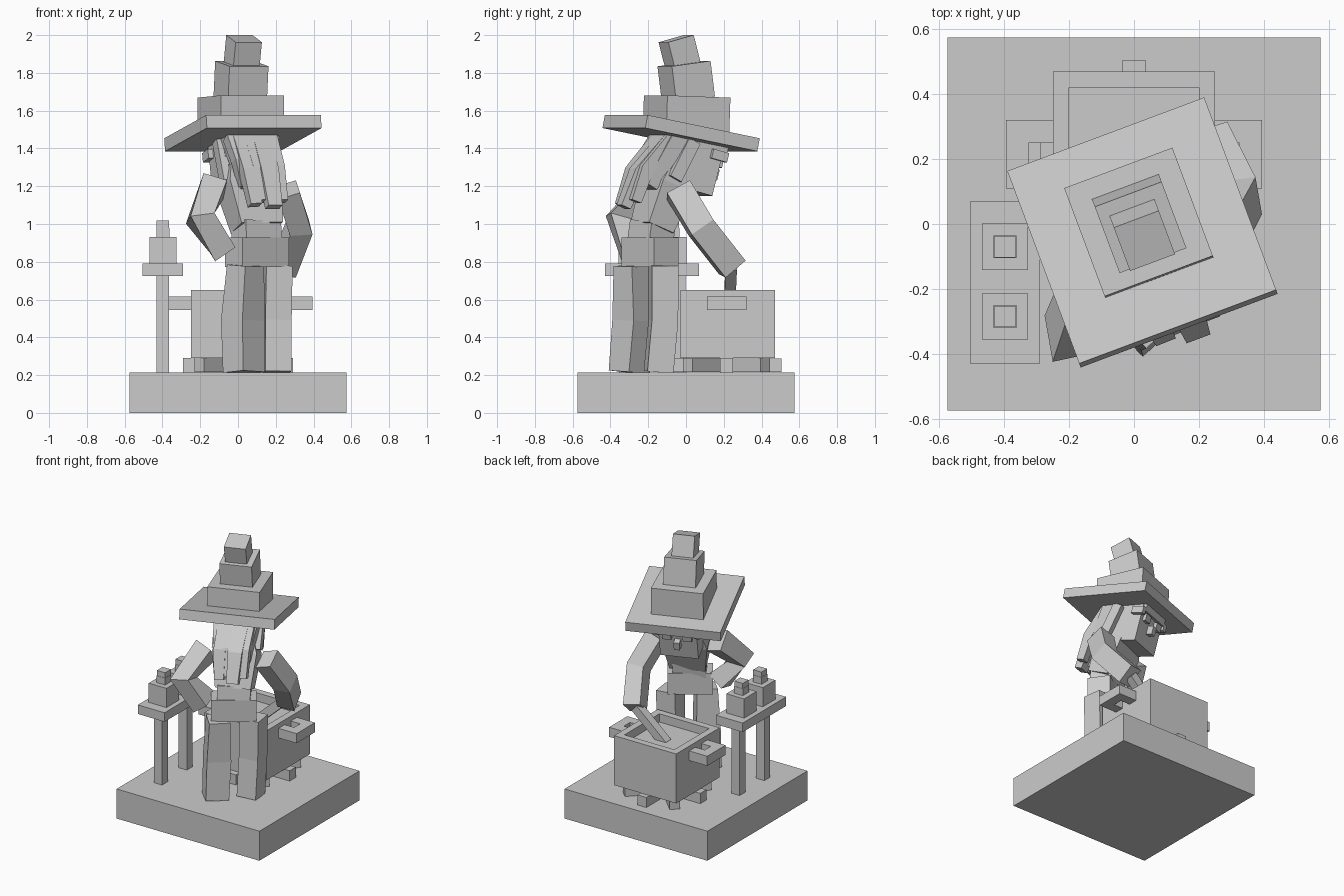
import bpy, bmesh, math
from mathutils import Vector, Matrix

if "Cube" in bpy.data.objects:
    bpy.data.objects.remove(bpy.data.objects["Cube"])


def mesh_object(name, bm):
    bmesh.ops.recalc_face_normals(bm, faces=bm.faces)
    me = bpy.data.meshes.new(name)
    bm.to_mesh(me)
    bm.free()
    ob = bpy.data.objects.new(name, me)
    bpy.context.collection.objects.link(ob)
    return ob


def frame(yaw=0, tilt=0):
    return (Matrix.Rotation(math.radians(yaw), 4, 'Z')
            @ Matrix.Rotation(math.radians(tilt), 4, 'X'))


def box(name, center, size, yaw=0, tilt=0):
    bm = bmesh.new()
    m = Matrix.Translation(center) @ frame(yaw, tilt) @ Matrix.Diagonal((*size, 1))
    bmesh.ops.create_cube(bm, size=1, matrix=m)
    return mesh_object(name, bm)


def limb(name, pts, w, d, yaw=0, taper=None):
    """Rectangular bar swept along a short path."""
    pts = [Vector(p) for p in pts]
    taper = taper or [1] * len(pts)
    side0 = frame(yaw) @ Vector((1, 0, 0))
    bm = bmesh.new()
    rings = []
    for i, p in enumerate(pts):
        a, b = pts[max(i - 1, 0)], pts[min(i + 1, len(pts) - 1)]
        if 0 < i < len(pts) - 1:
            t = ((p - a).normalized() + (b - p).normalized()).normalized()
        else:
            t = (b - a).normalized()
        s = (side0 - t * side0.dot(t)).normalized()
        n = t.cross(s)
        k = taper[i] / 2
        rings.append([bm.verts.new(p + s * w * k * sx + n * d * k * sy)
                      for sx, sy in ((-1, -1), (1, -1), (1, 1), (-1, 1))])
    for r, q in zip(rings, rings[1:]):
        for j in range(4):
            bm.faces.new((r[j], r[(j + 1) % 4], q[(j + 1) % 4], q[j]))
    bm.faces.new(rings[0])
    bm.faces.new(rings[-1])
    return mesh_object(name, bm)


# Base
box("base", (0, 0, .1075), (1.15, 1.15, .215))

# Cauldron: cube with an inset, sunken top
bm = bmesh.new()
bmesh.ops.create_cube(bm, size=1, matrix=Matrix.Translation((0, .22, .47))
                      @ Matrix.Diagonal((.5, .5, .36, 1)))
top = max(bm.faces, key=lambda f: f.calc_center_median().z)
bmesh.ops.inset_region(bm, faces=[top], thickness=.07)
inner = bmesh.ops.extrude_face_region(bm, geom=[top])
bmesh.ops.translate(bm, vec=(0, 0, -.06),
                    verts=[g for g in inner['geom'] if isinstance(g, bmesh.types.BMVert)])
if top.is_valid:
    bmesh.ops.delete(bm, geom=[top], context='FACES_ONLY')
mesh_object("cauldron", bm)

# Cauldron handles
for s in (-1, 1):
    box("handle_bar", (s * .36, .215, .58), (.07, .21, .07))
    for y in (.145, .285):
        box("handle_prong", (s * .287, y, .58), (.076, .07, .07))

# Crossed firewood
for i in range(4):
    box("firewood", (0, .215, .2525), (.58, .07, .075 - .001 * i), 45 * i)

# Side table with two bottles
box("table_top", (-.3975, -.18, .757), (.215, .5, .066))
for y in (-.32, -.035):
    box("table_leg", (-.3975, y, .47), (.066, .066, .51))
for y in (-.285, -.07):
    box("bottle_body", (-.3975, y, .86), (.143, .143, .14))
    box("bottle_neck", (-.3975, y, .955), (.07, .07, .05))
    box("bottle_cork", (-.3975, y, .997), (.066, .066, .042))

# Legs
limb("left_leg", [(.03, -.30, .215), (.025, -.275, .49), (.04, -.285, .78)], .155, .155, 44,
     [1, 1.05, .9])
limb("right_leg", [(.205, -.145, .215), (.205, -.12, .49), (.21, -.12, .78)], .14, .14, 8)

# Hips and torso
box("hips", (.10, -.19, .85), (.30, .16, .155), 35)
limb("waist", [(.10, -.19, .9), (.095, -.175, 1.01)], .22, .15, 32)
limb("chest", [(.10, -.18, .98), (.06, -.1, 1.2), (.03, -.03, 1.36)], .3, .19, 24, [.8, 1, .6])

# Arms and stirring stick
limb("right_arm", [(.26, -.04, 1.18), (.325, .08, .98), (.24, .245, .77)], .12, .14, 10)
limb("left_arm", [(-.13, -.17, 1.2), (-.2, -.34, 1.03), (-.08, -.27, .86)], .13, .15, 10)
limb("stirring_stick", [(.23, .24, .78), (.0, .23, .57)], .06, .06, 90)

# Head, fringe and eyes in the head's own frame
HEAD, YAW, TILT = Vector((.015, .02, 1.32)), 20.5, -15


def head_box(name, local, size):
    box(name, HEAD + frame(YAW, TILT) @ Vector(local), size, YAW, TILT)


head_box("head", (0, 0, 0), (.26, .24, .29))
head_box("fringe", (0, .125, .1), (.25, .04, .05))
head_box("nose", (0, .14, -.02), (.04, .05, .06))
for s in (-1, 1):
    head_box("eye", (s * .07, .13, .04), (.06, .03, .05))
    head_box("temple_block", (s * .14, .1, .07), (.035, .09, .05))

# Hair strands: offset across the head, end point, width
strands = [(-.12, (.03, -.24, 1.2), .05), (-.075, (.09, -.34, 1.1), .07),
           (-.02, (.135, -.31, 1.12), .06), (.045, (.19, -.33, 1.09), .085),
           (.10, (.23, -.27, 1.12), .06)]
for x, end, w in strands:
    start = Vector((.07, -.11, 1.46)) + frame(YAW) @ Vector((x, 0, 0))
    mid = start.lerp(Vector(end), .55) + Vector((.005, -.03, .02))
    limb("hair_strand", [start, mid, end], w * 1.15, .07, YAW, [1, 1, .8])
limb("hair_back", [(.06, -.07, 1.47), (.12, -.22, 1.2)], .3, .1, YAW, [1, .7])
for s, drop in ((-1, 1.22), (1, 1.24)):
    a = Vector((.03, -.01, 0)) + frame(YAW) @ Vector((s * .145, 0, 0))
    limb("side_lock", [a + Vector((0, 0, 1.44)),
                       a + Vector((.04, -.1, drop))], .04, .07, YAW)

# Hat: tilted brim and stacked crooked crown
for name, c, size, tilt in (
        ("hat_brim", (.026, -.026, 1.481), (.648, .645, .07), -11),
        ("hat_crown_low", (.015, .003, 1.575), (.356, .356, .2), -2),
        ("hat_crown_mid", (.016, .001, 1.755), (.22, .22, .19), 7.5),
        ("hat_tip", (.025, -.033, 1.905), (.148, .148, .158), 15)):
    box(name, c, size, YAW, tilt)
